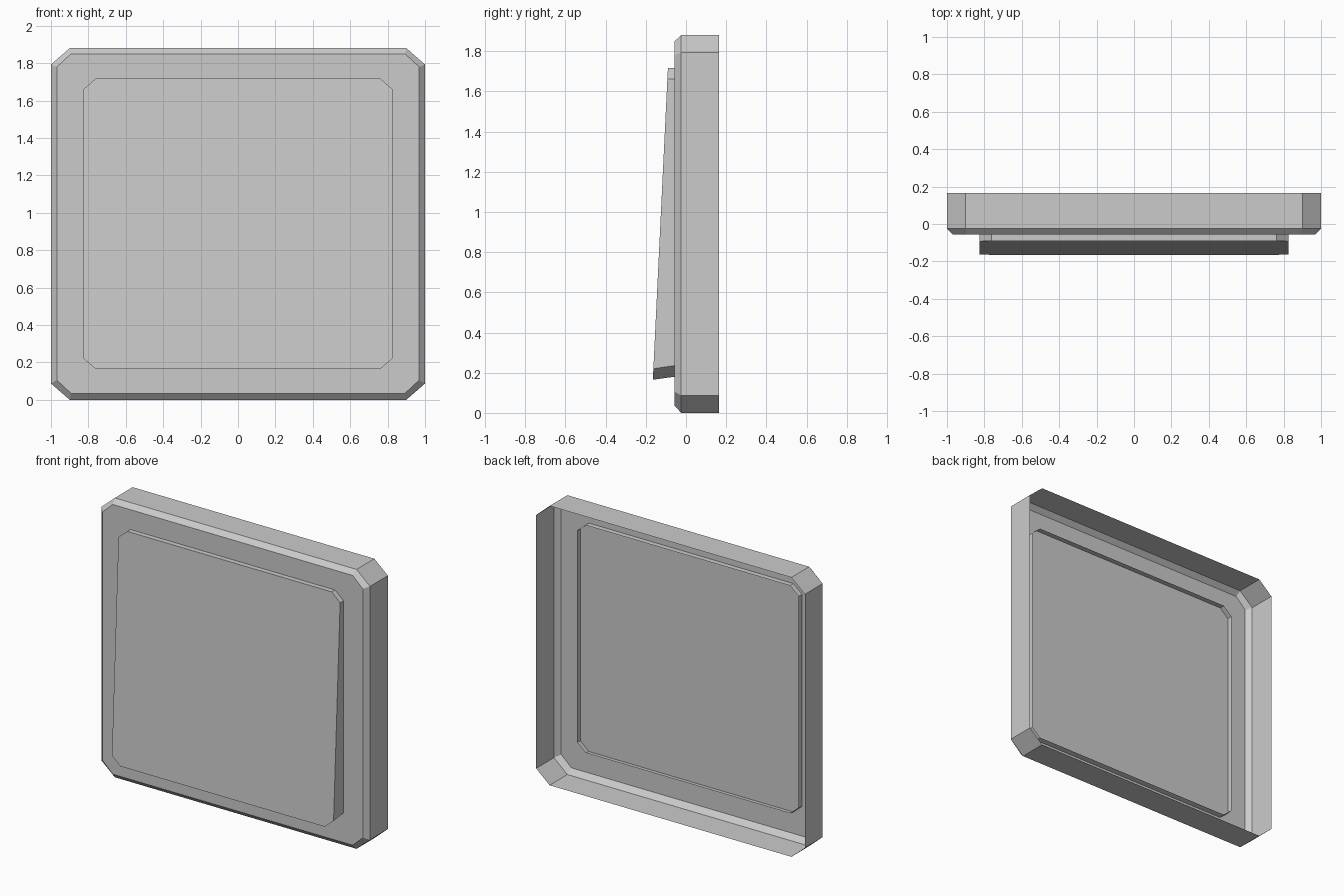
import bpy
import bmesh

if "Cube" in bpy.data.objects:
    bpy.data.objects.remove(bpy.data.objects["Cube"])


def ring(y_bottom, y_top, half_w, z0, z1, cx, cz):
    """Rectangle with cut corners; depth varies linearly from bottom to top."""
    outline = [(-half_w + cx, z0), (half_w - cx, z0), (half_w, z0 + cz), (half_w, z1 - cz),
               (half_w - cx, z1), (-half_w + cx, z1), (-half_w, z1 - cz), (-half_w, z0 + cz)]
    return [(x, y_bottom + (y_top - y_bottom) * (z - z0) / (z1 - z0), z) for x, z in outline]


def open_shell(name, rings):
    """Bridge rings from back to front and cap the front only."""
    bm = bmesh.new()
    loops = [[bm.verts.new(p) for p in r] for r in rings]
    for a, b in zip(loops, loops[1:]):
        for i in range(8):
            j = (i + 1) % 8
            bm.faces.new((a[j], a[i], b[i], b[j]))
    bm.faces.new(loops[-1])
    mesh = bpy.data.meshes.new(name)
    bm.to_mesh(mesh)
    bm.free()
    obj = bpy.data.objects.new(name, mesh)
    bpy.context.collection.objects.link(obj)
    return obj


# Hollow outer casing with a bevelled front edge, open at the back
open_shell("casing", [
    ring(0.165, 0.165, 1.0, 0.0, 1.88, 0.10, 0.087),
    ring(-0.024, -0.024, 1.0, 0.0, 1.88, 0.10, 0.087),
    ring(-0.056, -0.056, 0.968, 0.035, 1.85, 0.075, 0.07),
])

# Tilted raised panel, whose open rim pokes slightly through the casing front
open_shell("tilted_panel", [
    ring(-0.02, -0.02, 0.825, 0.185, 1.717, 0.064, 0.055),
    ring(-0.165, -0.09, 0.825, 0.165, 1.717, 0.064, 0.055),
])
